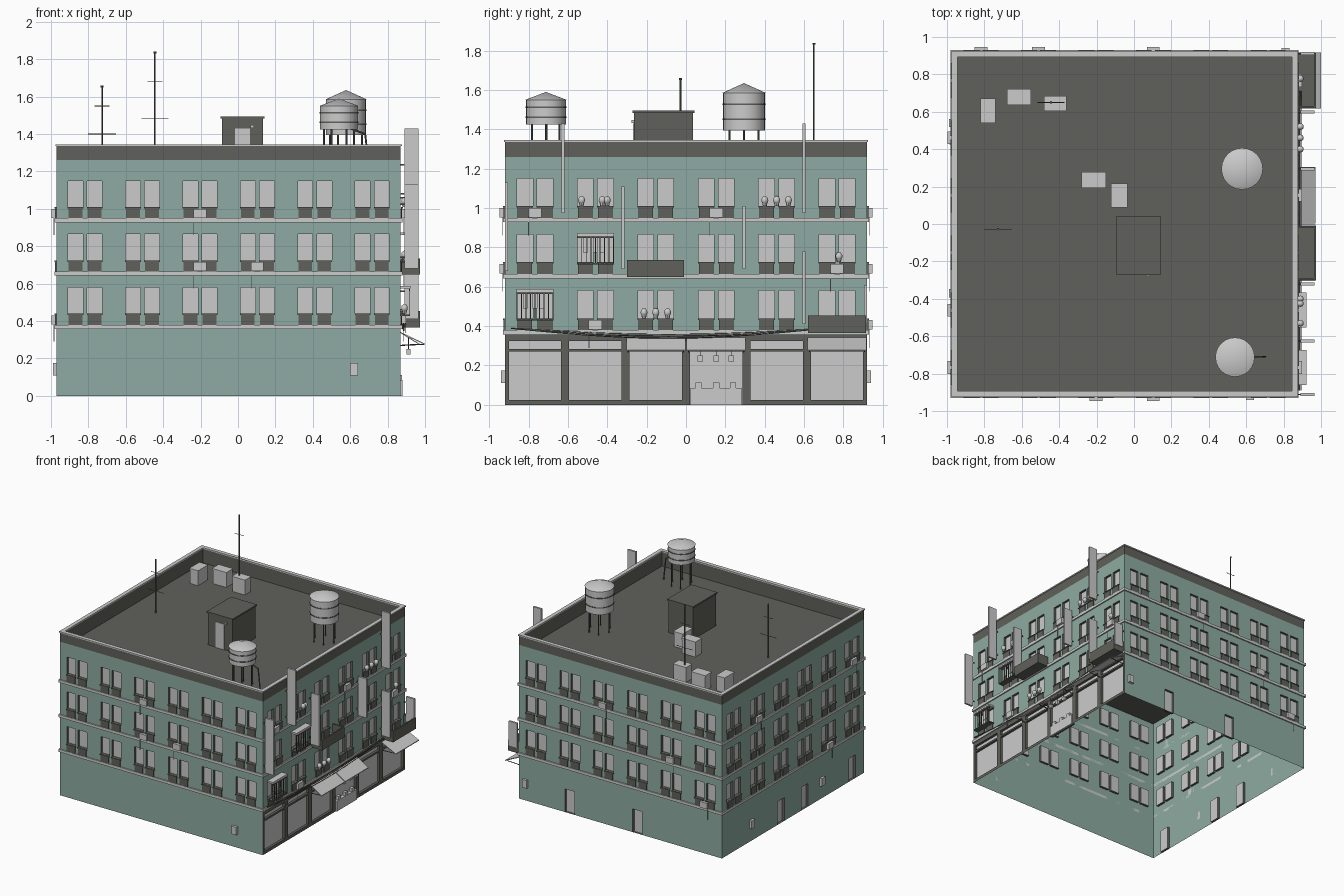
import bpy, bmesh, math
from mathutils import Vector, Matrix

cube = bpy.data.objects.get("Cube")
if cube:
    bpy.data.objects.remove(cube, do_unlink=True)


def make_material(name, rgb):
    mat = bpy.data.materials.new(name)
    mat.use_nodes = True
    mat.diffuse_color = (*rgb, 1)
    mat.node_tree.nodes["Principled BSDF"].inputs["Base Color"].default_value = (*rgb, 1)
    return mat


TEAL, DARK, LIGHT = range(3)
MATERIALS = [make_material("teal_wall", (.27, .41, .36)),
             make_material("dark_grey", (.118, .118, .104)),
             make_material("light_grey", (.6, .6, .6))]
HALF, CENTRE, ROOF, TOP = .92, Vector((-.05, 0, 0)), 1.22, 1.335
COLUMNS = [(i - 2.5) * .307 for i in range(6)]
ROWS = [.44, .725, 1.01]
# each side has an outward normal and a tangent
SIDES = {"front": (Vector((0, -1, 0)), Vector((1, 0, 0))),
         "right": (Vector((1, 0, 0)), Vector((0, 1, 0))),
         "back": (Vector((0, 1, 0)), Vector((1, 0, 0))),
         "left": (Vector((-1, 0, 0)), Vector((0, 1, 0)))}


def on_side(side, u, d, z):
    normal, tangent = SIDES[side]
    return CENTRE + tangent * u + normal * (HALF + d) + Vector((0, 0, z))


class Part:
    """Collects simple shapes into one named object."""

    def __init__(self, name):
        self.name, self.bm = name, bmesh.new()

    def paint(self, verts, mat):
        for face in {f for v in verts for f in v.link_faces}:
            face.material_index = mat

    def box(self, a, b, mat=LIGHT):
        size = Vector([abs(q - p) for p, q in zip(a, b)])
        matrix = Matrix.Translation((Vector(a) + Vector(b)) / 2) @ Matrix.Diagonal((*size, 1))
        verts = bmesh.ops.create_cube(self.bm, size=1, matrix=matrix)["verts"]
        self.paint(verts, mat)
        return verts

    def side_box(self, side, u, d, z, mat=LIGHT):
        return self.box(on_side(side, u[0], d[0], z[0]), on_side(side, u[1], d[1], z[1]), mat)

    def rod(self, a, b, r1, r2=None, mat=DARK, segments=8):
        a, b = Vector(a), Vector(b)
        turn = (b - a).to_track_quat("Z", "Y").to_matrix().to_4x4()
        verts = bmesh.ops.create_cone(
            self.bm, cap_ends=True, segments=segments, radius1=r1,
            radius2=r1 if r2 is None else r2, depth=(b - a).length,
            matrix=Matrix.Translation((a + b) / 2) @ turn)["verts"]
        self.paint(verts, mat)

    def quad(self, points, facing, mat):
        face = self.bm.faces.new([self.bm.verts.new(p) for p in points])
        face.normal_update()
        if face.normal.dot(facing) < 0:
            face.normal_flip()
        face.material_index = mat

    def finish(self, smooth=False):
        mesh = bpy.data.meshes.new(self.name)
        self.bm.to_mesh(mesh)
        self.bm.free()
        for mat in MATERIALS:
            mesh.materials.append(mat)
        obj = bpy.data.objects.new(self.name, mesh)
        bpy.context.collection.objects.link(obj)
        if smooth:
            bpy.ops.object.select_all(action="DESELECT")
            obj.select_set(True)
            bpy.context.view_layer.objects.active = obj
            bpy.ops.object.shade_smooth_by_angle(angle=math.radians(35))


def build_wall(side, openings):
    """Flat wall with recessed light panels and dark reveals."""
    part, normal = Part(side + "_wall"), SIDES[side][0]
    base = .355 if side == "right" else 0
    us = sorted({-HALF, HALF, *(round(u, 4) for o in openings for u in o[:2])})
    zs = sorted({0, base, 1.26, TOP, *(z for o in openings for z in o[2:])})
    for u0, u1 in zip(us, us[1:]):
        for z0, z1 in zip(zs, zs[1:]):
            u, z = (u0 + u1) / 2, (z0 + z1) / 2
            if any(o[0] < u < o[1] and o[2] < z < o[3] for o in openings):
                continue
            corners = [on_side(side, *c) for c in ((u0, 0, z0), (u1, 0, z0), (u1, 0, z1), (u0, 0, z1))]
            part.quad(corners, normal, DARK if z > 1.26 or z < base else TEAL)
    for u0, u1, z0, z1 in openings:
        ring = [(u0, z0), (u1, z0), (u1, z1), (u0, z1)]
        outer = [on_side(side, u, 0, z) for u, z in ring]
        inner = [on_side(side, u, -.02, z) for u, z in ring]
        part.quad(inner, normal, LIGHT)
        middle = sum(outer, Vector()) / 4
        for i in range(4):
            j = (i + 1) % 4
            edge = (outer[i] + outer[j]) / 2
            part.quad([outer[i], outer[j], inner[j], inner[i]], middle - edge, DARK)
    part.finish()


# walls with windows, doors and shopfronts
windows = [(c + s - .04, c + s + .04, z, z + .14)
           for c in COLUMNS for s in (-.051, .051) for z in ROWS]
doors = {"back": (1.5, -.5), "left": (.5, -.5, -2.5), "front": ()}
for side, slots in doors.items():
    build_wall(side, windows + [(s * .307 - .043, s * .307 + .043, 0, .19) for s in slots])
shops = []
for i, c in enumerate(COLUMNS):
    shops += [(c - .133, c + .133, 0 if i == 3 else .025, .27), (c - .133, c + .133, .285, .325)]
build_wall("right", windows + shops)

# ledges, window aprons, parapet and roof
ledges, aprons, parapet = Part("ledges"), Part("window_aprons"), Part("parapet")
for side in SIDES:
    for z in ROWS:
        ledges.side_box(side, (-.93, .93), (0, .01), (z - .082, z - .06))
    for u0, u1, z0, z1 in windows:
        aprons.side_box(side, (u0 + .003, u1 - .003), (.001, .008), (z0 - .06, z0 - .008), DARK)
        aprons.side_box(side, (u0 - .002, u1 + .002), (.001, .011), (z0 - .008, z0), DARK)
    parapet.side_box(side, (-.918, .918), (-.025, -.002), (ROOF, TOP), DARK)
    parapet.side_box(side, (-.926, .926), (-.026, .006), (TOP, TOP + .01))
for part in (ledges, aprons, parapet):
    part.finish()
roof = Part("roof")
roof.box(CENTRE + Vector((-.915, -.915, ROOF - .01)), CENTRE + Vector((.915, .915, ROOF)), DARK)
roof.finish()

# window coolers with drain hoses, and utility boxes
coolers = Part("window_coolers")
units = {"front": ((2, 2), (2, 1), (3, 1)), "right": ((0, 2), (3, 2), (1, 0), (5, 1)),
         "back": ((0, 0), (1, 1), (3, 2)), "left": ((4, 2), (0, 2), (1, 0))}
for side, spots in units.items():
    for column, row in spots:
        c, z = COLUMNS[column], ROWS[row]
        coolers.side_box(side, (c - .034, c + .034), (0, .027), (z - .058, z - .01))
        coolers.side_box(side, (c - .035, c - .031), (.012, .016), (z - .15, z - .05))
coolers.finish()
utility = Part("utility_boxes")
for side, u in (("front", .67), ("back", .86), ("left", .54), ("left", -.37)):
    utility.side_box(side, (u - .022, u + .022), (0, .02), (.11, .175))
utility.finish()

# vertical blade signs
blades = Part("blade_signs")
for u, z0, z1 in ((-.625, .975, 1.43), (.6, .975, 1.43), (-.912, .68, 1.13), (-.32, .69, 1.11),
                  (.295, .69, 1.01), (.6, .41, .78), (.912, .41, .61)):
    blades.side_box("right", (u - .008, u + .008), (.02, .095), (z0, z1))
    for z in (z0 + .05, z1 - .05 if z1 < TOP else TOP - .1):
        blades.side_box("right", (u - .003, u + .003), (0, .02), (z - .004, z + .004), DARK)
blades.finish()

# balconies as open troughs
balconies = Part("balconies")
for u0, u1, z0, z1 in ((-.3, -.01, .65, .735), (.62, .915, .365, .455)):
    balconies.side_box("right", (u0, u1), (0, .103), (z0, z0 + .012), DARK)
    balconies.side_box("right", (u0, u1), (.093, .104), (z0, z1), DARK)
    for u in (u0, u1 - .01):
        balconies.side_box("right", (u, u + .01), (0, .1), (z0, z1), DARK)
balconies.finish()

# window cages with bars and hanging laundry
cages = Part("window_cages")
for c, z in ((COLUMNS[1], ROWS[1]), (COLUMNS[0], ROWS[0])):
    cages.side_box("right", (c - .094, c + .094), (0, .052), (z + .134, z + .148))
    cages.side_box("right", (c - .094, c + .094), (0, .05), (z - .012, z - .004), DARK)
    cages.side_box("right", (c - .094, c + .094), (.044, .05), (z + .122, z + .134), DARK)
    for i in range(9):
        u = c + (i - 4) * .023
        cages.side_box("right", (u - .002, u + .002), (.046, .05), (z - .01, z + .134), DARK)
    for u in (c - .05, c, c + .035):
        cages.side_box("right", (u - .012, u + .012), (.02, .024), (z + .05, z + .13))
cages.finish()

# potted plants on the sills
pots = Part("potted_plants")
for column, row, offsets in ((1, 2, (-.07, .035, .06)), (4, 2, (-.06, 0, .06)),
                             (2, 0, (-.06, 0, .06)), (5, 1, (.01,))):
    for off in offsets:
        spot = on_side("right", COLUMNS[column] + off, .02, ROWS[row])
        pots.rod(spot, spot + Vector((0, 0, .02)), .01, .014, LIGHT)
        matrix = Matrix.Translation(spot + Vector((0, 0, .03))) @ Matrix.Diagonal((1, 1, 1.2, 1))
        blob = bmesh.ops.create_icosphere(pots.bm, subdivisions=2, radius=.018, matrix=matrix)
        pots.paint(blob["verts"], LIGHT)
pots.finish(smooth=True)

# sloping shop awnings
awnings = Part("awnings")
for column, reach in ((2, .1), (3, .1), (5, .13)):
    c = COLUMNS[column]
    verts = awnings.side_box("right", (c - .15, c + .15), (0, reach), (.335, .341))
    for v in verts:
        if v.co.x > .9:
            v.co.z -= .062
    for u in (c - .14, c + .14):
        awnings.rod(on_side("right", u, 0, .27), on_side("right", u, reach - .005, .276), .003)
awnings.finish()

# stall counter with goods and hanging lanterns
stall = Part("stall_counter")
c = COLUMNS[3]
stall.side_box("right", (c - .13, c + .13), (-.02, .01), (0, .085))
for off in (-.09, 0, .085):
    stall.side_box("right", (c + off - .016, c + off + .016), (-.015, .008), (.085, .113))
    u = c + off * .9
    stall.side_box("right", (u - .013, u + .013), (.03, .052), (.22, .25))
    stall.rod(on_side("right", u, .041, .25), on_side("right", u, .041, .31), .002)
stall.finish()

# sagging cables above the shops
cables = Part("sagging_cables")
for d, sag in ((.012, .03), (.018, .04), (.024, .05)):
    path = [on_side("right", -.89 + 1.6 * t / 16, d, .388 - sag * math.sin(math.pi * t / 16))
            for t in range(17)]
    for a, b in zip(path, path[1:]):
        cables.rod(a, b, .0025, segments=5)
cables.finish()

# water tanks: legs, drum, hoops and conical lid
tanks = Part("water_tanks")
for x, y, r, low, high, peak in ((.578, .295, .107, 1.395, 1.585, 1.635),
                                 (.54, -.712, .101, 1.425, 1.55, 1.59)):
    tanks.rod((x, y, low), (x, y, high), r, mat=LIGHT, segments=24)
    tanks.rod((x, y, high), (x, y, peak), r + .004, 0, LIGHT, 24)
    for f in (.3, .7):
        z = low + (high - low) * f
        tanks.rod((x, y, z - .004), (x, y, z + .004), r + .003, segments=24)
    for i in range(6):
        a = math.tau * i / 6
        px, py = x + math.cos(a) * r * .8, y + math.sin(a) * r * .8
        tanks.rod((px, py, ROOF), (px, py, low), .005)
tanks.rod((.6, -.71, 1.43), (.68, -.71, 1.4), .005)
tanks.rod((.68, -.71, 1.4), (.7, -.71, ROOF), .005)
tanks.finish(smooth=True)

# stair shack with door and lamps
shack = Part("stair_shack")
shack.box((-.086, -.265, ROOF), (.134, .035, 1.483), DARK)
shack.box((-.094, -.273, 1.483), (.142, .043, 1.495), DARK)
shack.box((-.016, -.27, ROOF), (.064, -.265, 1.43))
shack.box((.068, -.278, 1.432), (.085, -.265, 1.448))
shack.finish()

# rooftop cooling units with a slight lip
coolers = Part("rooftop_units")
for x, y, w, h in ((-.78, .605, .04, .065), (-.615, .678, .065, .043), (-.42, .645, .06, .04),
                   (-.215, .235, .065, .043), (-.078, .152, .044, .064)):
    coolers.box((x - w + .004, y - h + .004, ROOF), (x + w - .004, y + h - .004, TOP))
    coolers.box((x - w, y - h, TOP), (x + w, y + h, TOP + .01))
coolers.finish()

# antennas with crossbars
antennas = Part("antennas")
for x, y, top, bars in ((-.727, -.028, 1.66, ((1.55, .04), (1.4, .075))),
                        (-.444, .65, 1.84, ((1.68, .04), (1.485, .073)))):
    antennas.rod((x, y, ROOF), (x, y, top), .004)
    antennas.rod((x, y, top - .01), (x, y, top), .007)
    for z, reach in bars:
        antennas.rod((x - reach, y, z), (x + reach, y, z), .002)
antennas.finish()
